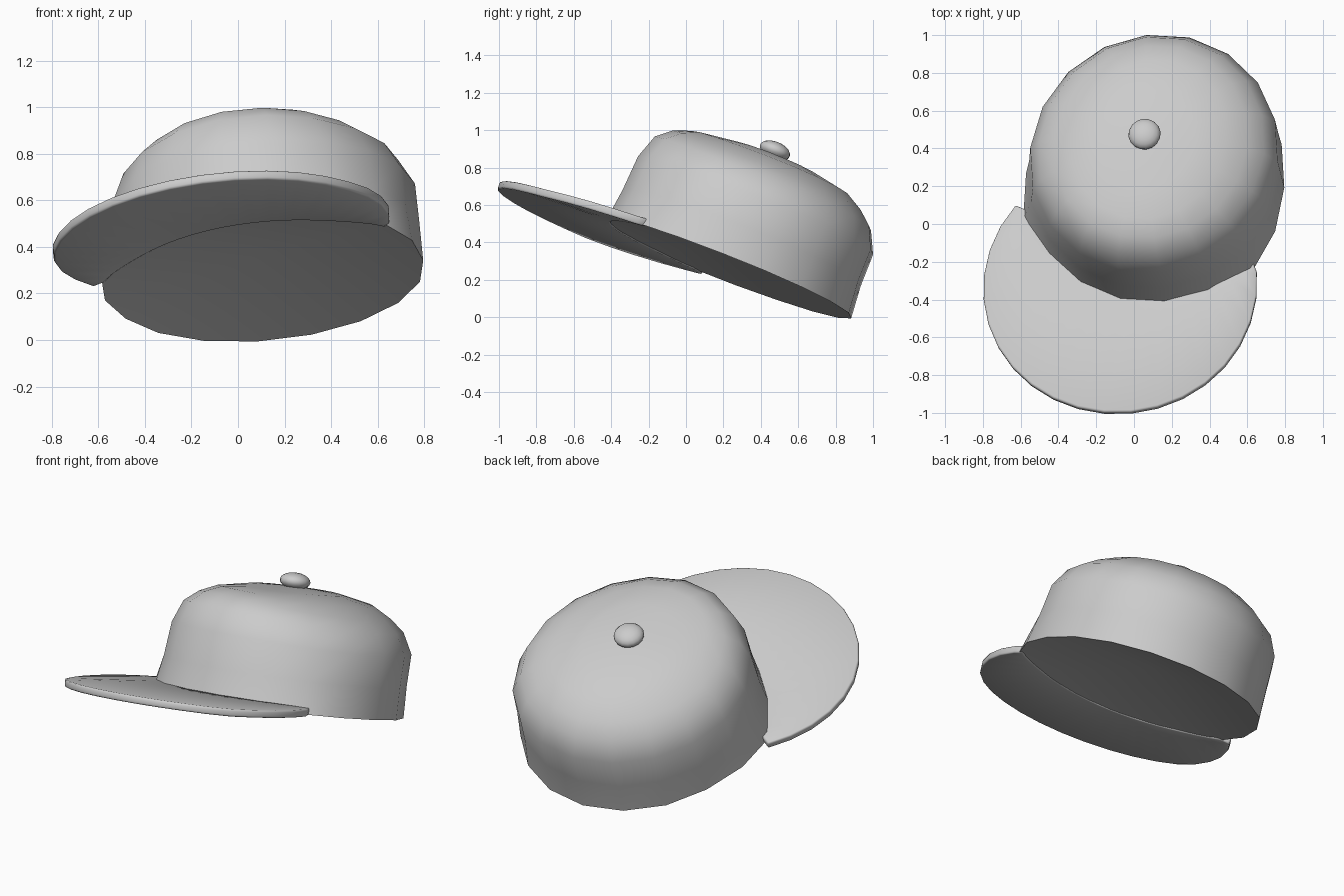
import bpy, bmesh, math
from mathutils import Matrix, Vector

if "Cube" in bpy.data.objects:
    bpy.data.objects.remove(bpy.data.objects["Cube"])

grey = bpy.data.materials.new("grey_cloth")
grey.diffuse_color = (0.6, 0.6, 0.6, 1)
grey.use_nodes = True
grey.node_tree.nodes["Principled BSDF"].inputs["Base Color"].default_value = grey.diffuse_color

# Tilted cap frame: z is the crown axis, -y points to the bill
up = Vector((-0.104, 0.397, 1)).normalized()
back = Vector((0.29, 0.957, -0.350))
back = (back - up * back.dot(up)).normalized()
right = back.cross(up)
frame = Matrix((right, back, up)).transposed().to_4x4()
frame.translation = (0.12, 0.22, 0.261)


def make(name, bm, angle):
    bmesh.ops.recalc_face_normals(bm, faces=bm.faces)
    mesh = bpy.data.meshes.new(name)
    bm.to_mesh(mesh)
    bm.free()
    mesh.materials.append(grey)
    obj = bpy.data.objects.new(name, mesh)
    bpy.context.collection.objects.link(obj)
    obj.matrix_world = frame
    bpy.context.view_layer.objects.active = obj
    obj.select_set(True)
    bpy.ops.object.shade_smooth_by_angle(angle=math.radians(angle))
    obj.select_set(False)
    return obj


def rim_point(a, rx, ry, cx, cy, flare):
    """Point on a crown ring, widened where the bill ends meet it."""
    k = 1 + flare * math.exp(-((math.sin(a) + 0.42) / 0.25) ** 2)
    return cx + k * rx * math.cos(a), cy + k * ry * math.sin(a)


BASE = (0.678, 0.71, 0.0, 0.01, 0.085)

# Crown rings: (rx, ry, cx, cy, flare), height, extra height at the front
N = 18
RINGS = [(BASE, 0, 0),
         ((0.67, 0.69, 0.008, 0.015, 0.02), 0.18, 0),
         ((0.66, 0.685, 0.015, 0.022, 0), 0.36, 0.02),
         ((0.6, 0.635, 0.015, 0.015, 0), 0.475, 0.04),
         ((0.515, 0.56, 0.015, 0.015, 0), 0.54, 0.04),
         ((0.41, 0.46, 0.015, 0.01, 0), 0.6, 0.015),
         ((0.26, 0.28, 0.01, 0, 0), 0.638, -0.01)]
bm = bmesh.new()
rows = []
for ring, h, lift in RINGS:
    row = []
    for i in range(N):
        a = 2 * math.pi * (i + 0.5) / N
        front = max(0, -math.sin(a)) ** 2
        row.append(bm.verts.new((*rim_point(a, *ring), h + lift * front)))
    rows.append(row)
for lo, hi in zip(rows, rows[1:]):
    for i in range(N):
        j = (i + 1) % N
        bm.faces.new((lo[i], lo[j], hi[j], hi[i]))
# closed top and recessed underside
apex = bm.verts.new((0, 0, 0.655))
floor = bm.verts.new((0, 0, 0.12))
for i in range(N):
    j = (i + 1) % N
    bm.faces.new((rows[-1][i], rows[-1][j], apex))
    bm.faces.new((rows[0][j], rows[0][i], floor))
make("crown", bm, 60)

# Bill: crescent between the crown edge and a larger round outline, drooping a little
S = 20
bm = bmesh.new()
pairs = []
for i in range(S + 1):
    t = i / S
    a = math.radians(20 - 225 * t)
    b = math.radians(-27 - 126 * t)
    v = -0.615 + 0.715 * math.sin(a)
    droop = 0.035 * min(1, max(0, (-v - 0.35) / 0.6))
    outer = bm.verts.new((-0.025 + 0.73 * math.cos(a), v, 0.012 - droop))
    x, y = rim_point(b, *BASE)
    inner = bm.verts.new((x * 0.96, y * 0.96, 0.019))
    pairs.append((outer, inner))
for (o1, i1), (o2, i2) in zip(pairs, pairs[1:]):
    bm.faces.new((o1, o2, i2, i1))
bill = make("bill", bm, 35)
solid = bill.modifiers.new("thickness", 'SOLIDIFY')
solid.thickness = 0.042
solid.offset = 0
bevel = bill.modifiers.new("rounded_rim", 'BEVEL')
bevel.width = 0.01
bevel.segments = 2
bevel.limit_method = 'ANGLE'
bevel.angle_limit = math.radians(50)

# Button on top
bm = bmesh.new()
bmesh.ops.create_uvsphere(bm, u_segments=16, v_segments=10, radius=0.086)
bmesh.ops.scale(bm, vec=(1, 1, 0.55), verts=bm.verts)
bmesh.ops.translate(bm, vec=(0, 0.005, 0.683), verts=bm.verts)
make("button", bm, 60)
